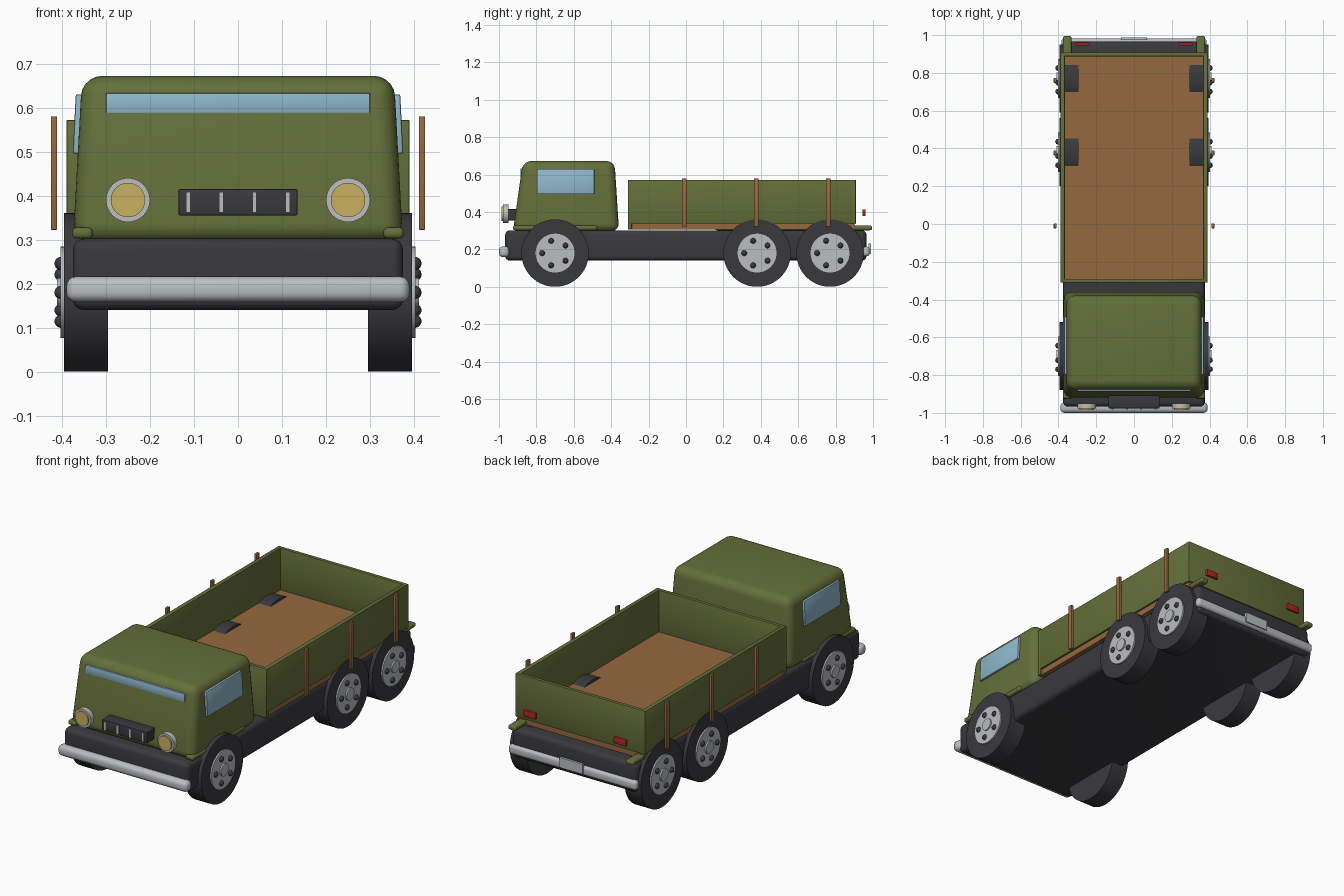
import bpy
import bmesh
import math
from mathutils import Matrix, Vector

cube = bpy.data.objects.get("Cube")
if cube:
    bpy.data.objects.remove(cube, do_unlink=True)


def material(name, r, g, b):
    m = bpy.data.materials.new(name)
    m.use_nodes = True
    m.diffuse_color = (r, g, b, 1)
    bsdf = m.node_tree.nodes["Principled BSDF"]
    bsdf.inputs["Base Color"].default_value = (r, g, b, 1)
    bsdf.inputs["Roughness"].default_value = 0.6
    return m


OLIVE = material("olive paint", 0.13, 0.16, 0.042)
DARK = material("dark rubber and frame", 0.042, 0.041, 0.048)
WOOD = material("wood", 0.30, 0.14, 0.05)
CHROME = material("chrome", 0.50, 0.51, 0.53)
GLASS = material("window glass", 0.28, 0.48, 0.60)
LENS = material("lamp lens", 0.58, 0.44, 0.115)
RED = material("tail lamp red", 0.42, 0.02, 0.015)


def finish(bm, name, mat):
    bmesh.ops.recalc_face_normals(bm, faces=bm.faces[:])
    mesh = bpy.data.meshes.new(name)
    bm.to_mesh(mesh)
    bm.free()
    mesh.materials.append(mat)
    ob = bpy.data.objects.new(name, mesh)
    bpy.context.collection.objects.link(ob)
    bpy.ops.object.select_all(action="DESELECT")
    ob.select_set(True)
    bpy.context.view_layer.objects.active = ob
    bpy.ops.object.shade_smooth_by_angle(angle=math.radians(35))
    return ob


def box(name, mat, xs, ys, zs, bevel=0.0, segments=4, shape=None, tilt=0.0):
    """Box between limits; shape moves the raw corners, tilt leans it about y."""
    bm = bmesh.new()
    bmesh.ops.create_cube(bm, size=1)
    centre = Vector([sum(r) / 2 for r in (xs, ys, zs)])
    size = [abs(r[1] - r[0]) for r in (xs, ys, zs)]
    bmesh.ops.scale(bm, vec=size, verts=bm.verts)
    bmesh.ops.rotate(bm, matrix=Matrix.Rotation(tilt, 3, "Y"), verts=bm.verts)
    bmesh.ops.translate(bm, vec=centre, verts=bm.verts)
    if shape:
        for v in bm.verts:
            shape(v.co)
    if bevel:
        bmesh.ops.bevel(bm, geom=bm.edges[:], offset=bevel, segments=segments,
                        profile=0.5, affect="EDGES", clamp_overlap=True)
    return finish(bm, name, mat)


def disc(name, mat, centre, radius, depth, axis, segments=48):
    """Cylinder whose axis runs along x or y."""
    bm = bmesh.new()
    bmesh.ops.create_cone(bm, cap_ends=True, segments=segments,
                          radius1=radius, radius2=radius, depth=depth)
    turn = Matrix.Rotation(math.pi / 2, 3, "Y" if axis == "x" else "X")
    bmesh.ops.rotate(bm, matrix=turn, verts=bm.verts)
    bmesh.ops.translate(bm, vec=centre, verts=bm.verts)
    return finish(bm, name, mat)


def ball(name, mat, centre, radius):
    bm = bmesh.new()
    bmesh.ops.create_uvsphere(bm, u_segments=16, v_segments=10, radius=radius)
    bmesh.ops.translate(bm, vec=centre, verts=bm.verts)
    return finish(bm, name, mat)


def mirrored(s, a, b):
    return (min(s * a, s * b), max(s * a, s * b))


# Frame and bumpers
box("chassis", DARK, (-0.375, 0.375), (-0.967, 0.965), (0.14, 0.302), 0.025)
box("front_bumper", CHROME, (-0.39, 0.39), (-1.0, -0.945), (0.158, 0.216), 0.022)
box("rear_bumper", CHROME, (-0.385, 0.385), (0.945, 0.982), (0.163, 0.214), 0.016)
box("rear_plate", CHROME, (-0.07, 0.07), (0.975, 0.988), (0.175, 0.23))


# Cab, narrowing toward the roof
def taper_cab(co):
    if co.z > 0.5:
        co.x *= 0.945
        co.y = -0.872 if co.y < -0.6 else -0.382


box("cab", OLIVE, (-0.375, 0.375), (-0.925, -0.358), (0.295, 0.672),
    0.045, 5, taper_cab)
box("windshield", GLASS, (-0.3, 0.3), (-0.886, -0.85), (0.587, 0.633), 0.003, 2)

# Grille with bright bars
box("grille", DARK, (-0.135, 0.135), (-0.976, -0.9), (0.355, 0.415), 0.003, 2)
for i in range(4):
    x = -0.113 + i * 0.0753
    box("grille_bar", CHROME, (x - 0.005, x + 0.005), (-0.981, -0.974), (0.362, 0.408))

# Cargo bed
box("bed_floor", WOOD, (-0.38, 0.38), (-0.3, 0.9), (0.305, 0.345))
box("bed_front_wall", OLIVE, (-0.39, 0.39), (-0.31, -0.29), (0.305, 0.572), 0.003, 2)
box("bed_tailgate", OLIVE, (-0.39, 0.39), (0.888, 0.908), (0.335, 0.572), 0.003, 2)

for s, side in ((1, "left"), (-1, "right")):
    box(side + "_bed_wall", OLIVE, mirrored(s, 0.366, 0.39), (-0.308, 0.906),
        (0.338, 0.572), 0.003, 2)
    box(side + "_side_window", GLASS, mirrored(s, 0.35, 0.372), (-0.797, -0.49),
        (0.495, 0.63), 0.004, 2, tilt=-s * 0.05)
    box(side + "_tail_lamp", RED, mirrored(s, 0.235, 0.31), (0.944, 0.96),
        (0.378, 0.413), 0.003, 2)

    # Headlamps
    disc(side + "_headlamp_rim", CHROME, (s * 0.25, -0.964, 0.39), 0.05, 0.028, "y")
    disc(side + "_headlamp_lens", LENS, (s * 0.25, -0.977, 0.39), 0.039, 0.018, "y")

    # Wooden stakes beside the bed
    for y in (-0.01, 0.376, 0.76):
        box(side + "_stake", WOOD, mirrored(s, 0.411, 0.425),
            (y - 0.0125, y + 0.0125), (0.322, 0.58), 0.002, 2)

    # Wheels with hub, cap and five bolts, and the mudguard above each
    for y in (-0.7, 0.38, 0.77):
        z = 0.18
        box(side + "_mudguard", OLIVE, mirrored(s, 0.33, 0.377),
            (y - 0.225, y + 0.225), (0.302, 0.328), 0.011)
        disc(side + "_tyre", DARK, (s * 0.345, y, z), 0.18, 0.1, "x", 64)
        disc(side + "_hub", CHROME, (s * 0.387, y, z), 0.104, 0.032, "x")
        disc(side + "_hub_cap", CHROME, (s * 0.4, y, z), 0.033, 0.022, "x", 32)
        for i in range(5):
            a = math.pi + i * math.tau / 5
            ball(side + "_wheel_bolt", DARK,
                 (s * 0.402, y + 0.069 * math.cos(a), z + 0.069 * math.sin(a)), 0.015)
